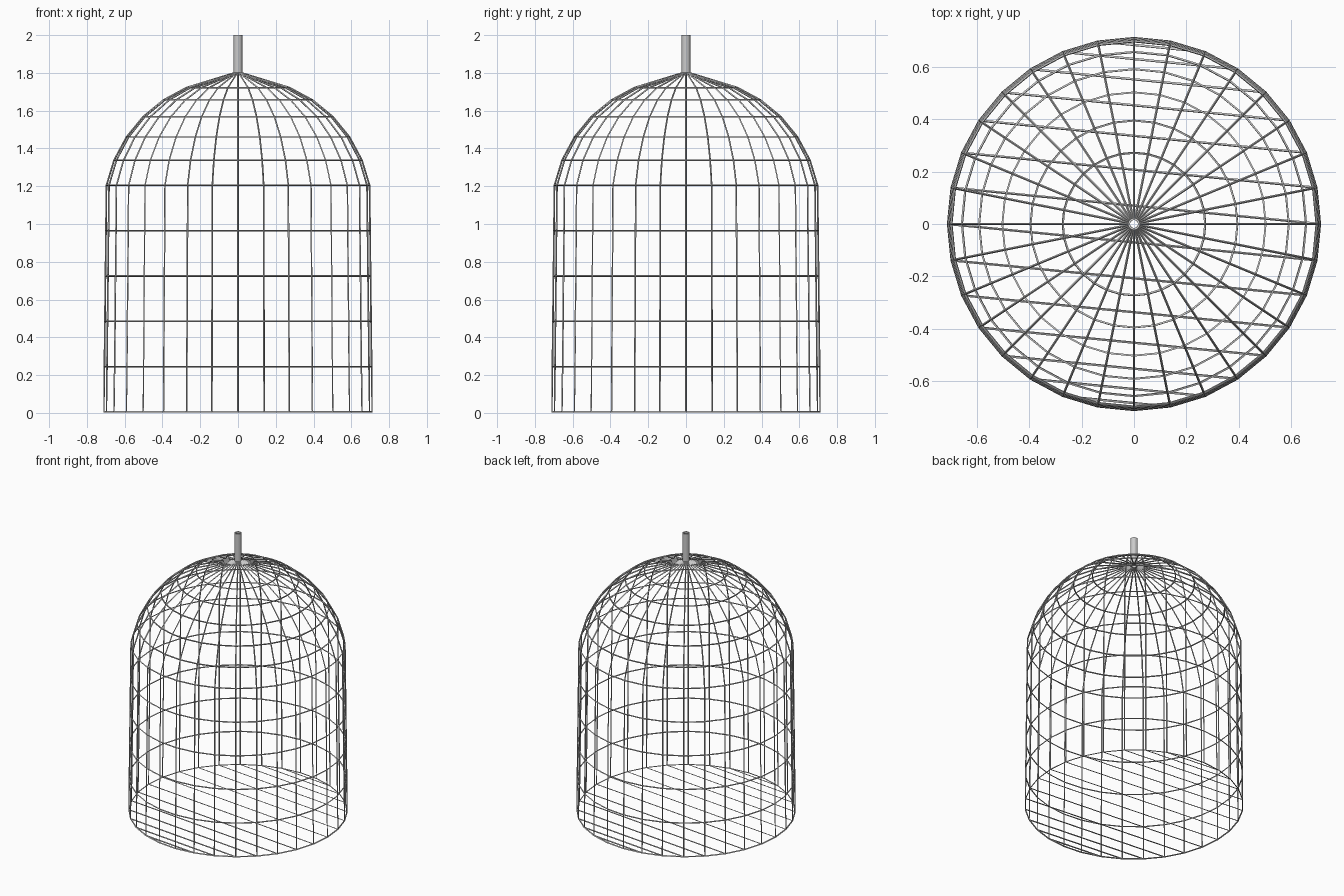
import bpy, bmesh
from math import sin, cos, pi

if "Cube" in bpy.data.objects:
    bpy.data.objects.remove(bpy.data.objects["Cube"], do_unlink=True)

SEG = 32          # bars around the cage
R = 0.71          # cage radius
STEP = 2 * pi / SEG
WIRE = 0.009
HUB = 0.019

metal = bpy.data.materials.new("light grey metal")
metal.use_nodes = True
colour = (0.6, 0.6, 0.6, 1)
metal.diffuse_color = colour
metal.node_tree.nodes["Principled BSDF"].inputs["Base Color"].default_value = colour


def make_object(name, bm):
    bmesh.ops.recalc_face_normals(bm, faces=bm.faces)
    mesh = bpy.data.meshes.new(name)
    bm.to_mesh(mesh)
    bm.free()
    mesh.materials.append(metal)
    obj = bpy.data.objects.new(name, mesh)
    bpy.context.collection.objects.link(obj)
    return obj


def add_ring(bm, r, z):
    return [bm.verts.new((r * cos(i * STEP), r * sin(i * STEP), z)) for i in range(SEG)]


def bridge(bm, a, b):
    for i in range(SEG):
        j = (i + 1) % SEG
        bm.faces.new((a[i], a[j], b[j], b[i]))


# Profile: slightly tapered wall, then dome rows, then the hub
wall_top = 1.205
centre = wall_top - R * sin(STEP)
base = WIRE / 2
profile = []
for i in range(5):
    t = i / 5
    profile.append((R + (R * cos(STEP) - R) * t, base + (wall_top - base) * t))
for i in range(1, 7):
    profile.append((R * cos(i * STEP), centre + R * sin(i * STEP)))
profile.append((HUB, 1.8))

# Wire cage: lattice faces turned into bars
bm = bmesh.new()
rings = [add_ring(bm, r, z) for r, z in profile]
for low, high in zip(rings, rings[1:]):
    bridge(bm, low, high)

# Floor strips between opposite sides of the bottom ring
bottom = rings[0]
half = SEG // 2
for k in range(-7, 8):
    corners = (half - k, half - k - 1, k, k - 1)
    bm.faces.new([bottom[c % SEG] for c in corners])

cage = make_object("cage_bars", bm)
wire = cage.modifiers.new("Bars", 'WIREFRAME')
wire.thickness = WIRE
wire.use_even_offset = True
wire.use_boundary = True

# Hollow hanging stem
bm = bmesh.new()
outer, inner = HUB + 0.004, HUB - 0.004
loops = [add_ring(bm, r, z) for r, z in
         ((outer, 1.795), (outer, 2.0), (inner, 2.0), (inner, 1.795))]
for a, b in zip(loops, loops[1:] + loops[:1]):
    bridge(bm, a, b)
make_object("hanging_stem", bm)
